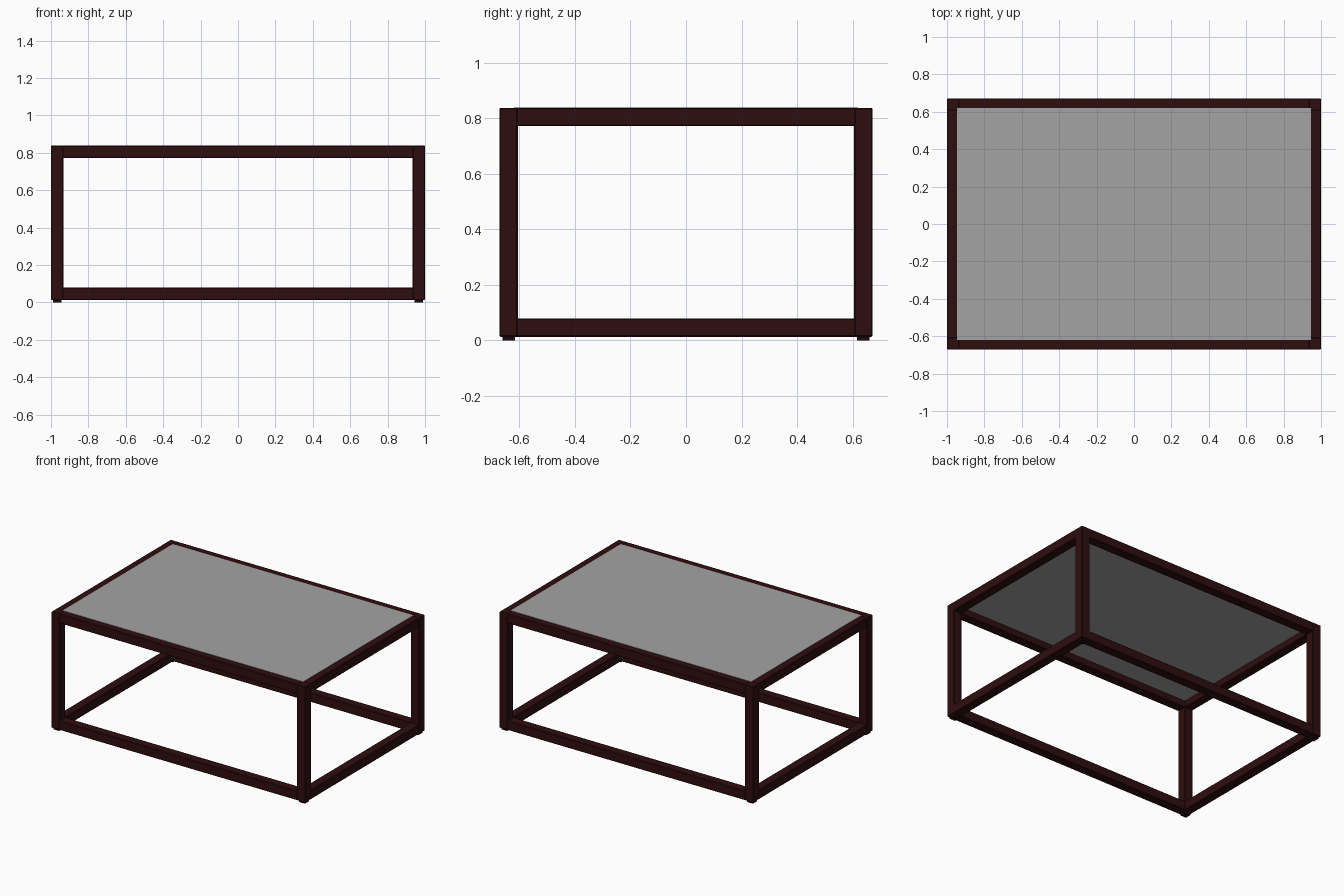
import bpy

if "Cube" in bpy.data.objects:
    bpy.data.objects.remove(bpy.data.objects["Cube"])

X, Y = 1.0, 0.672          # half extents
T = 0.066                  # frame bar thickness
Z0, Z1 = 0.013, 0.838      # frame bottom and top


def material(name, rgb):
    m = bpy.data.materials.new(name)
    m.diffuse_color = (*rgb, 1)
    m.use_nodes = True
    m.node_tree.nodes["Principled BSDF"].inputs["Base Color"].default_value = m.diffuse_color
    return m


WOOD = material("dark red wood", (0.028, 0.004, 0.005))
GLASS = material("grey glass", (0.37, 0.37, 0.37))
PAD = material("dark foot pad", (0.012, 0.003, 0.004))


def box(name, lo, hi, mat, bevel=0.0):
    bpy.ops.mesh.primitive_cube_add(
        size=1, location=[(a + b) / 2 for a, b in zip(lo, hi)])
    o = bpy.context.object
    o.name = name
    o.scale = [b - a for a, b in zip(lo, hi)]
    bpy.ops.object.transform_apply(location=False, rotation=False, scale=True)
    o.data.materials.append(mat)
    if bevel:
        m = o.modifiers.new("edge chamfer", 'BEVEL')
        m.width = bevel
        m.segments = 1
    return o


def span(s, outer, width):
    """Interval of given width just inside the outer face on side s."""
    return sorted((s * outer, s * (outer - width)))


# Legs and foot pads at the four corners
for sx, nx in ((-1, "left"), (1, "right")):
    for sy, ny in ((-1, "front"), (1, "back")):
        xa, xb = span(sx, X, T)
        ya, yb = span(sy, Y, T)
        box(f"{ny}_{nx}_leg", (xa, ya, Z0), (xb, yb, Z1), WOOD, 0.004)
        i = 0.0105
        box(f"{ny}_{nx}_foot", (xa + i, ya + i, 0),
            (xb - i, yb - i, Z0 + 0.005), PAD)

# Top and bottom rails between the legs
e = 0.006
for level, z in (("bottom", Z0), ("top", Z1 - T)):
    for s, nx, ny in ((-1, "left", "front"), (1, "right", "back")):
        ya, yb = span(s, Y, T)
        box(f"{level}_{ny}_rail", (-X + T - e, ya, z),
            (X - T + e, yb, z + T), WOOD, 0.004)
        xa, xb = span(s, X, T)
        box(f"{level}_{nx}_rail", (xa, -Y + T - e, z),
            (xb, Y - T + e, z + T), WOOD, 0.004)

# Glass top set into the frame, standing just proud of it
box("glass_top", (-0.947, -0.619, 0.82), (0.947, 0.619, 0.84), GLASS)
